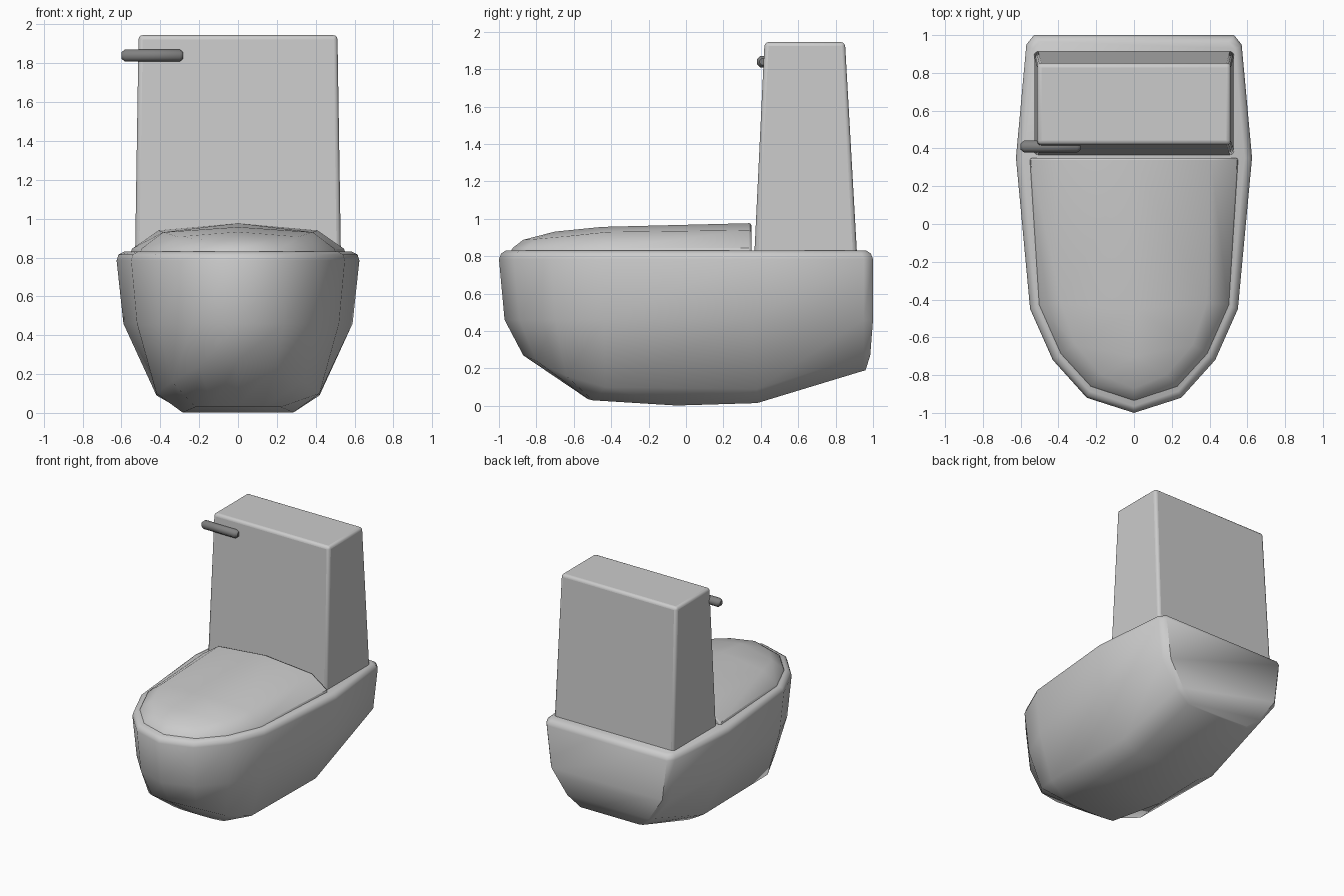
import bpy, bmesh, math

if "Cube" in bpy.data.objects:
    bpy.data.objects.remove(bpy.data.objects["Cube"])


def material(name, v):
    m = bpy.data.materials.new(name)
    m.diffuse_color = (v, v, v, 1)
    m.use_nodes = True
    m.node_tree.nodes["Principled BSDF"].inputs["Base Color"].default_value = m.diffuse_color
    return m


PORCELAIN = material("porcelain grey", 0.6)
METAL = material("dark metal", 0.22)


def finish(name, bm, mat, bevel=0.0, segments=3, angle=35):
    bmesh.ops.recalc_face_normals(bm, faces=bm.faces)
    me = bpy.data.meshes.new(name)
    bm.to_mesh(me)
    bm.free()
    ob = bpy.data.objects.new(name, me)
    bpy.context.collection.objects.link(ob)
    me.materials.append(mat)
    if bevel:
        mod = ob.modifiers.new("bevel", 'BEVEL')
        mod.width, mod.segments = bevel, segments
        mod.limit_method = 'ANGLE'
        mod.angle_limit = math.radians(40)
    bpy.ops.object.select_all(action='DESELECT')
    bpy.context.view_layer.objects.active = ob
    ob.select_set(True)
    bpy.ops.object.shade_smooth_by_angle(angle=math.radians(angle))
    return ob


def loft(rings):
    """Join half rings (front centre to back corner), mirrored in x, and cap them."""
    bm = bmesh.new()
    loops = []
    for half in rings:
        full = half + [(-x, y, z) for x, y, z in reversed(half[1:])]
        loops.append([bm.verts.new(p) for p in full])
    n = len(loops[0])
    for a, b in zip(loops, loops[1:]):
        for i in range(n):
            j = (i + 1) % n
            bm.faces.new((a[i], a[j], b[j], b[i]))
    return bm, loops


# Bowl: tapered hull lofted from the foot up to the rim
rim = [(0, -1), (.25, -.92), (.43, -.72), (.55, -.45), (.625, .35), (.57, .95), (.53, 1)]
deck = [(0, -.965), (.235, -.885), (.395, -.70), (.515, -.44), (.585, .35), (.535, .93), (.50, .965)]
foot = [(0, -.53, .04), (.13, -.52, .035), (.22, -.50, .03), (.285, -.05, .002),
        (.29, .38, .015), (.28, .94, .185), (.26, .96, .19)]
low = [(0, -.87, .27), (.2, -.80, .24), (.34, -.64, .16), (.42, -.43, .10),
       (.42, .38, .09), (.39, .95, .27), (.36, .985, .27)]
mid = [(0, -.97, .46), (.235, -.89, .46), (.405, -.70, .46), (.52, -.44, .46),
       (.59, .35, .46), (.53, .95, .46), (.49, 1, .46)]
bm, loops = loft([foot, low, mid, [(x, y, .785) for x, y in rim],
                  [(x * .985, y * .988, .815) for x, y in rim],
                  [(x, y, .83) for x, y in deck]])
# strips across the uneven foot, then the flat deck
f = loops[0]
n = len(f)
bm.faces.new((f[0], f[1], f[-1]))
for i in range(1, 6):
    bm.faces.new((f[i], f[i + 1], f[n - i - 1], f[n - i]))
bm.faces.new(loops[-1])
finish("bowl", bm, PORCELAIN, angle=50)

# Lid: shallow dome with a central ridge and an upright back edge
edge = [(0, -.94, .82), (.23, -.865, .82), (.39, -.69, .82), (.505, -.43, .82), (.555, .35, .82)]
lip = [(x * .985, y if y > 0 else y * .985, .845) for x, y, z in edge]
dome = [(0, -.87, .888), (.17, -.80, .892), (.31, -.64, .907), (.385, -.42, .93), (.41, .35, .94)]
bm, loops = loft([edge, lip, dome])
t = loops[-1]
ridge = [bm.verts.new(p) for p in ((0, -.70, .932), (0, -.45, .957), (0, .35, .977))]
for s in (1, -1):
    bm.faces.new((t[0], t[s], ridge[0]))
    bm.faces.new((t[s], t[2 * s], ridge[0]))
    bm.faces.new((t[2 * s], t[3 * s], ridge[1], ridge[0]))
    bm.faces.new((t[3 * s], t[4 * s], ridge[2], ridge[1]))
bm.faces.new((t[4], t[5], ridge[2]))
finish("lid", bm, PORCELAIN, bevel=.012, segments=2)

# Tank: upright box tapering towards the top
bm = bmesh.new()
bmesh.ops.create_cube(bm, size=2)
for v in bm.verts:
    x, y, z = v.co
    hw, y0, y1, h = (.512, .42, .85, 1.945) if z > 0 else (.53, .365, .915, .80)
    v.co = (x * hw, y1 if y > 0 else y0, h)
finish("tank", bm, PORCELAIN, bevel=.022)

# Flush handle: eight-sided bar with tapered ends
bm = bmesh.new()
stations = [(-.6, .018), (-.582, .034), (-.3, .034), (-.282, .018)]
rings = [[bm.verts.new((x, .41 + r * math.cos(k * math.pi / 4 + math.pi / 8),
                        1.84 + r * math.sin(k * math.pi / 4 + math.pi / 8)))
          for k in range(8)] for x, r in stations]
for a, b in zip(rings, rings[1:]):
    for k in range(8):
        bm.faces.new((a[k], a[(k + 1) % 8], b[(k + 1) % 8], b[k]))
bm.faces.new(rings[0])
bm.faces.new(rings[-1])
finish("flush_handle", bm, METAL, angle=50)
